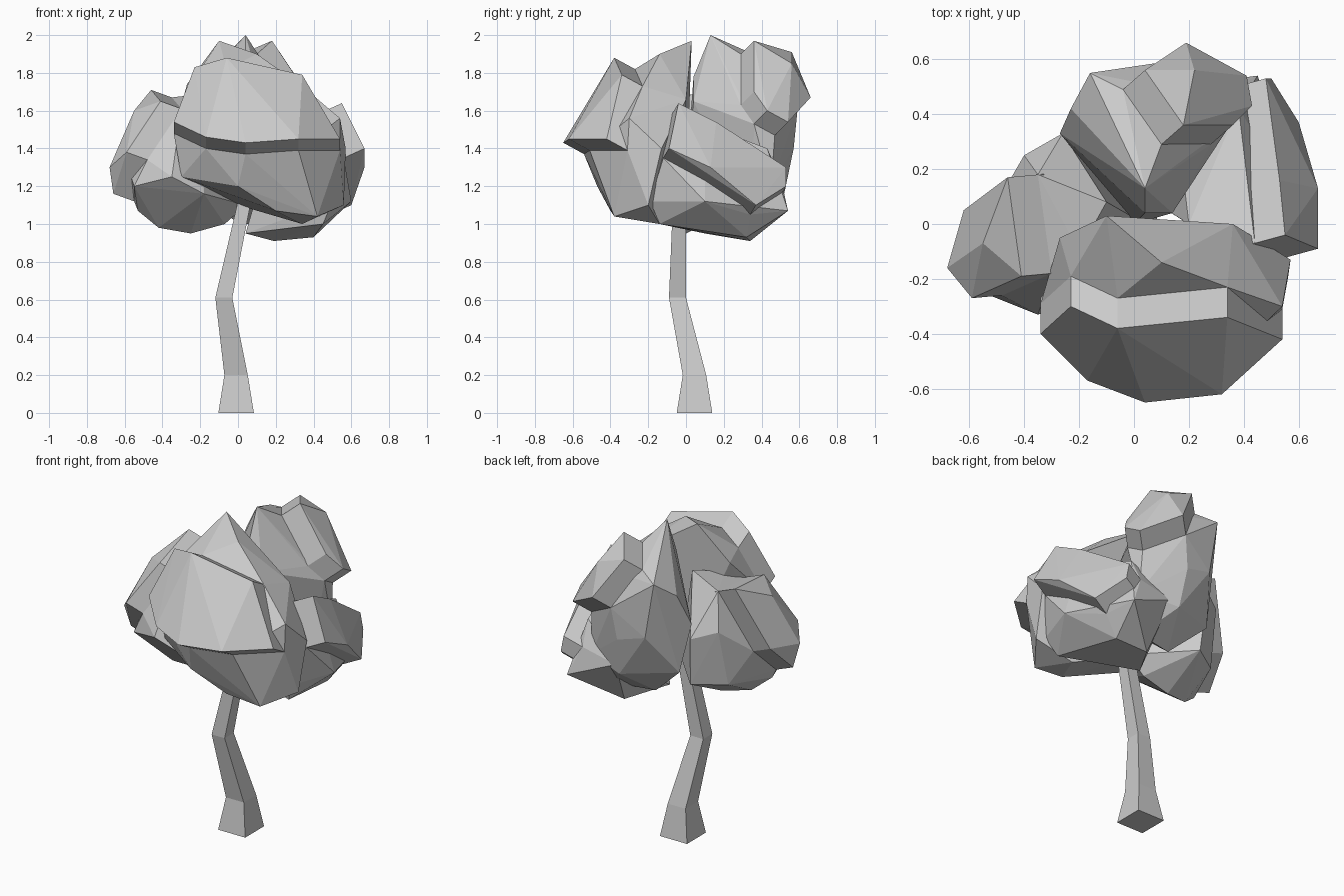
import bpy
import bmesh
from mathutils import Vector

default_cube = bpy.data.objects.get("Cube")
if default_cube:
    bpy.data.objects.remove(default_cube, do_unlink=True)

# One plain clay colour for the whole tree
clay = bpy.data.materials.new("light_grey")
clay.use_nodes = True
clay.diffuse_color = (.6, .6, .6, 1)
clay.node_tree.nodes["Principled BSDF"].inputs["Base Color"].default_value = clay.diffuse_color


def finish(name, bm):
    """Turn a bmesh into a flat shaded object."""
    bmesh.ops.recalc_face_normals(bm, faces=bm.faces[:])
    mesh = bpy.data.meshes.new(name)
    bm.to_mesh(mesh)
    bm.free()
    mesh.materials.append(clay)
    obj = bpy.data.objects.new(name, mesh)
    bpy.context.collection.objects.link(obj)
    return obj


def add_hull(bm, points):
    """Wrap a faceted convex shell around a few points."""
    part = bmesh.new()
    for point in points:
        part.verts.new(point)
    bmesh.ops.convex_hull(part, input=part.verts[:])
    loose = [v for v in part.verts if not v.link_faces]
    bmesh.ops.delete(part, geom=loose, context="VERTS")
    temporary = bpy.data.meshes.new("hull")
    part.to_mesh(temporary)
    part.free()
    bm.from_mesh(temporary)
    bpy.data.meshes.remove(temporary)


def foliage(name, body, patch, push):
    """Faceted clump with one patch of its surface pushed out into a ledge."""
    push = Vector(push)
    raised = [Vector(p) for p in patch]
    bm = bmesh.new()
    add_hull(bm, [Vector(p) for p in body] + [p - push for p in raised])
    add_hull(bm, raised + [p - push * 1.2 for p in raised])
    return finish(name, bm)


# Crooked square trunk: centre and half width of each section
trunk = bmesh.new()
sections = [
    ((-.01, .045, 0), .094),
    ((-.01, .045, .2), .062),
    ((-.075, -.045, .61), .045),
    ((.03, -.035, 1.1), .035),
    ((.05, -.03, 1.25), .03),
]
signs = [(-1, -1), (1, -1), (1, 1), (-1, 1)]
rings = []
for centre, half in sections:
    corners = [Vector((sx * half, sy * half, 0)) for sx, sy in signs]
    rings.append([trunk.verts.new(Vector(centre) + corner) for corner in corners])
for low, high in zip(rings, rings[1:]):
    for i in range(len(signs)):
        trunk.faces.new((low[i - 1], low[i], high[i], high[i - 1]))
trunk.faces.new(rings[0])
trunk.faces.new(rings[-1])
finish("trunk", trunk)

# Front clump, overhanging brow
foliage(
    "front_foliage",
    body=[
        (-.1, .03, 1.97), (.1, -.14, 1.9), (-.27, -.05, 1.74),
        (.36, 0, 1.66), (.57, -.13, 1.4), (.54, -.3, 1.56),
        (-.3, -.3, 1.25), (0, -.47, 1.2), (.2, -.4, 1.07),
        (.42, -.38, 1.04), (.56, -.2, 1.1), (.34, -.14, 1),
        (0, 0, 1.1),
    ],
    patch=[
        (-.23, -.3, 1.83), (-.06, -.38, 1.88), (.34, -.34, 1.79),
        (.54, -.42, 1.45), (.32, -.62, 1.45), (.04, -.65, 1.43),
        (-.17, -.57, 1.46), (-.34, -.4, 1.54),
    ],
    push=(0, -.11, .06),
)

# Back clump, the tallest
foliage(
    "back_foliage",
    body=[
        (.04, .13, 2), (.04, .04, 1.78), (.14, .04, 1.65),
        (-.16, .55, 1.8), (-.23, .42, 1.7), (-.27, .33, 1.5),
        (-.22, .38, 1.2), (-.1, .55, 1.45), (.08, .57, 1.4),
        (.1, .52, 1.16), (.34, .45, 1.2), (0, .3, 1),
        (.25, .35, 1), (0, 0, 1.25),
    ],
    patch=[
        (.18, .36, 1.97), (.04, .56, 1.91), (.22, .56, 1.85),
        (.19, .66, 1.67), (.41, .54, 1.54), (.43, .43, 1.6),
        (.36, .36, 1.7),
    ],
    push=(.08, .07, .07),
)

# Side clump on the -x side
foliage(
    "right_foliage",
    body=[
        (-.55, -.25, 1.2), (-.35, -.33, 1.25), (-.18, -.28, 1.16),
        (-.53, -.1, 1.07), (-.42, -.05, .98), (-.25, 0, .95),
        (-.07, 0, 1), (.04, 0, 1.1), (-.4, .25, 1.45),
        (-.26, .33, 1.4), (-.24, .3, 1.1), (-.42, .18, 1.1),
        (-.1, .08, 1.7), (-.2, -.1, 1.65),
    ],
    patch=[
        (-.46, .17, 1.71), (-.55, -.07, 1.6), (-.41, -.19, 1.65),
        (-.59, -.27, 1.38), (-.68, -.16, 1.3), (-.66, -.12, 1.16),
        (-.62, .05, 1.33),
    ],
    push=(-.11, -.01, .04),
)

# Side clump on the +x side
foliage(
    "left_foliage",
    body=[
        (.19, .34, .91), (.4, .32, .93), (.5, -.19, 1.12),
        (.45, -.14, 1), (.45, .54, 1.07), (.6, .1, 1.12),
        (.04, .1, .95), (.14, .5, 1.2), (.38, .43, 1.4),
        (.2, 0, 1.5),
    ],
    patch=[
        (.55, -.04, 1.64), (.67, -.09, 1.4), (.67, .13, 1.3),
        (.6, .37, 1.1), (.5, .53, 1.2), (.48, .53, 1.3),
        (.53, .16, 1.54),
    ],
    push=(.11, .03, .05),
)
